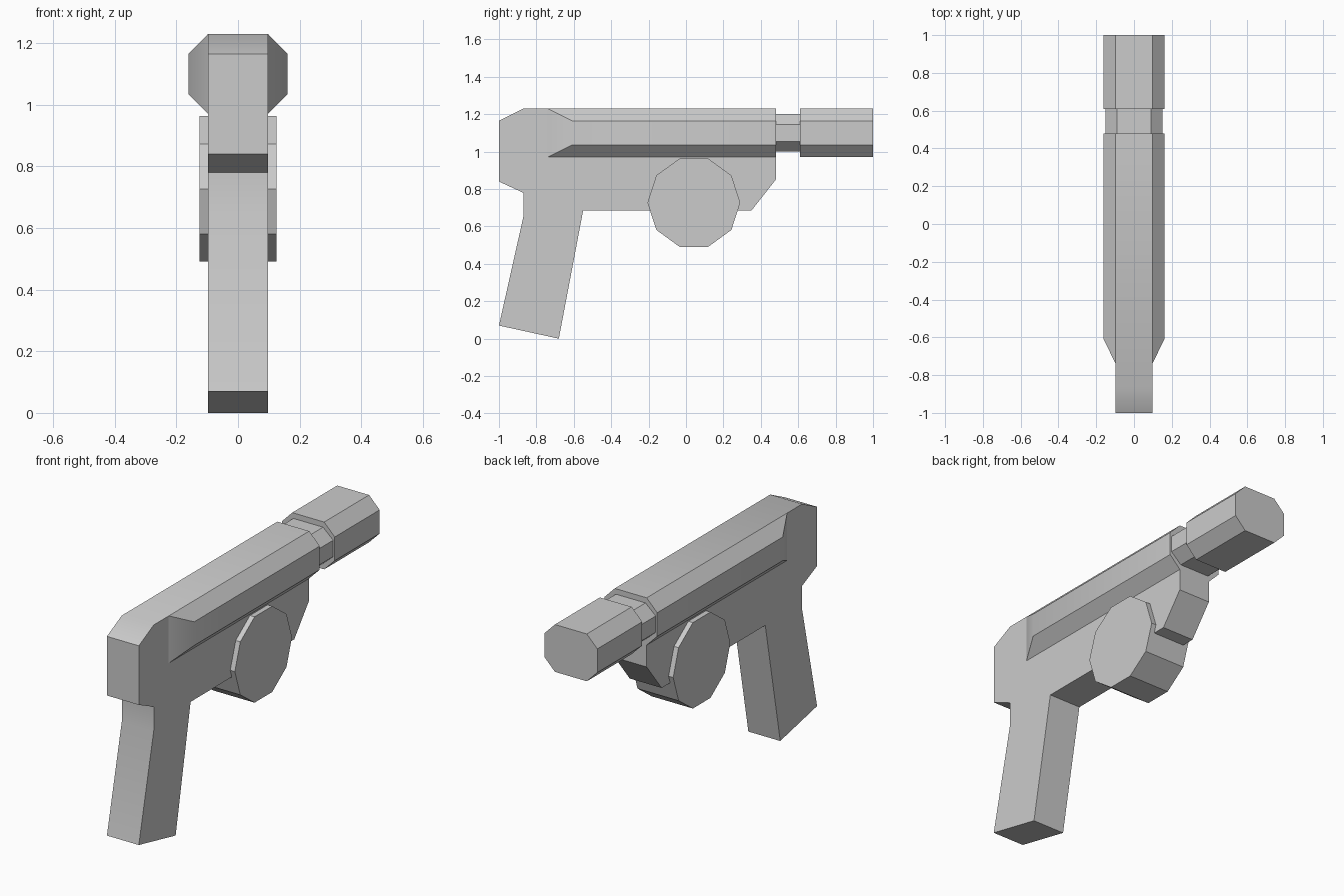
import bpy, bmesh, math

cube = bpy.data.objects.get("Cube")
if cube:
    bpy.data.objects.remove(cube, do_unlink=True)

grey = bpy.data.materials.new("plain_grey")
grey.use_nodes = True
COLOUR = (0.6, 0.6, 0.6, 1)
grey.diffuse_color = COLOUR
grey.node_tree.nodes["Principled BSDF"].inputs["Base Color"].default_value = COLOUR


def loft(name, ring_a, ring_b, open_start=False):
    """Solid between two matching rings of points; the first cap can be left off."""
    bm = bmesh.new()
    a = [bm.verts.new(p) for p in ring_a]
    b = [bm.verts.new(p) for p in ring_b]
    start = bm.faces.new(a)
    bm.faces.new(b)
    for i in range(len(a)):
        j = (i + 1) % len(a)
        bm.faces.new((a[i], a[j], b[j], b[i]))
    bmesh.ops.recalc_face_normals(bm, faces=bm.faces[:])
    if open_start:
        bmesh.ops.delete(bm, geom=[start], context='FACES_ONLY')
    mesh = bpy.data.meshes.new(name)
    bm.to_mesh(mesh)
    bm.free()
    mesh.materials.append(grey)
    obj = bpy.data.objects.new(name, mesh)
    bpy.context.collection.objects.link(obj)
    bpy.ops.object.select_all(action='DESELECT')
    obj.select_set(True)
    bpy.context.view_layer.objects.active = obj
    bpy.ops.object.shade_smooth_by_angle(angle=math.radians(30))
    return obj


def across(name, profile, half_width):
    """Side profile (y, z) extruded across the width."""
    loft(name, *[[(x, y, z) for y, z in profile] for x in (-half_width, half_width)])


def octagon_bar(name, y0, y1, z, flat, side, flat_z, side_z):
    """Eight-sided bar along y."""
    quarter = [(flat, flat_z), (side, side_z)]
    half = quarter + [(x, -h) for x, h in reversed(quarter)]
    section = half + [(-x, h) for x, h in reversed(half)]
    loft(name, *[[(x, y, z + h) for x, h in section] for y in (y0, y1)])


BODY, WIDE = 0.097, 0.161      # half widths
AXIS = 1.10                    # barrel centre height
TALL, SHORT = 0.13, 0.065      # half heights of the barrel section

# Flat frame with the grip
across("frame_and_grip", [
    (-1, 1.165), (-0.87, 1.23), (0.48, 1.23), (0.48, 0.85), (0.35, 0.685),
    (-0.55, 0.685), (-0.68, 0), (-1, 0.07), (-0.87, 0.65), (-0.87, 0.78),
    (-1, 0.84)], BODY)


# Bevelled side rails, tapered at the rear
def rail_ring(x, rear, half_height):
    top, low = AXIS + half_height, AXIS - half_height
    return [(x, rear, low), (x, 0.48, low), (x, 0.48, top), (x, rear, top)]


for label, s in (("left", 1), ("right", -1)):
    loft(label + "_rail", rail_ring(s * BODY, -0.74, TALL),
         rail_ring(s * WIDE, -0.61, SHORT), open_start=True)

# Barrel
octagon_bar("barrel_neck", 0.48, 0.61, AXIS, 0.09, 0.152, 0.1, 0.045)
octagon_bar("muzzle", 0.61, 1, AXIS, BODY, WIDE, TALL, SHORT)

# Ten-sided drum through the frame
SIDES = 10
across("drum", [(0.042 + 0.248 * math.cos(math.tau * i / SIDES),
                 0.727 + 0.248 * math.sin(math.tau * i / SIDES))
                for i in range(SIDES)], 0.125)
